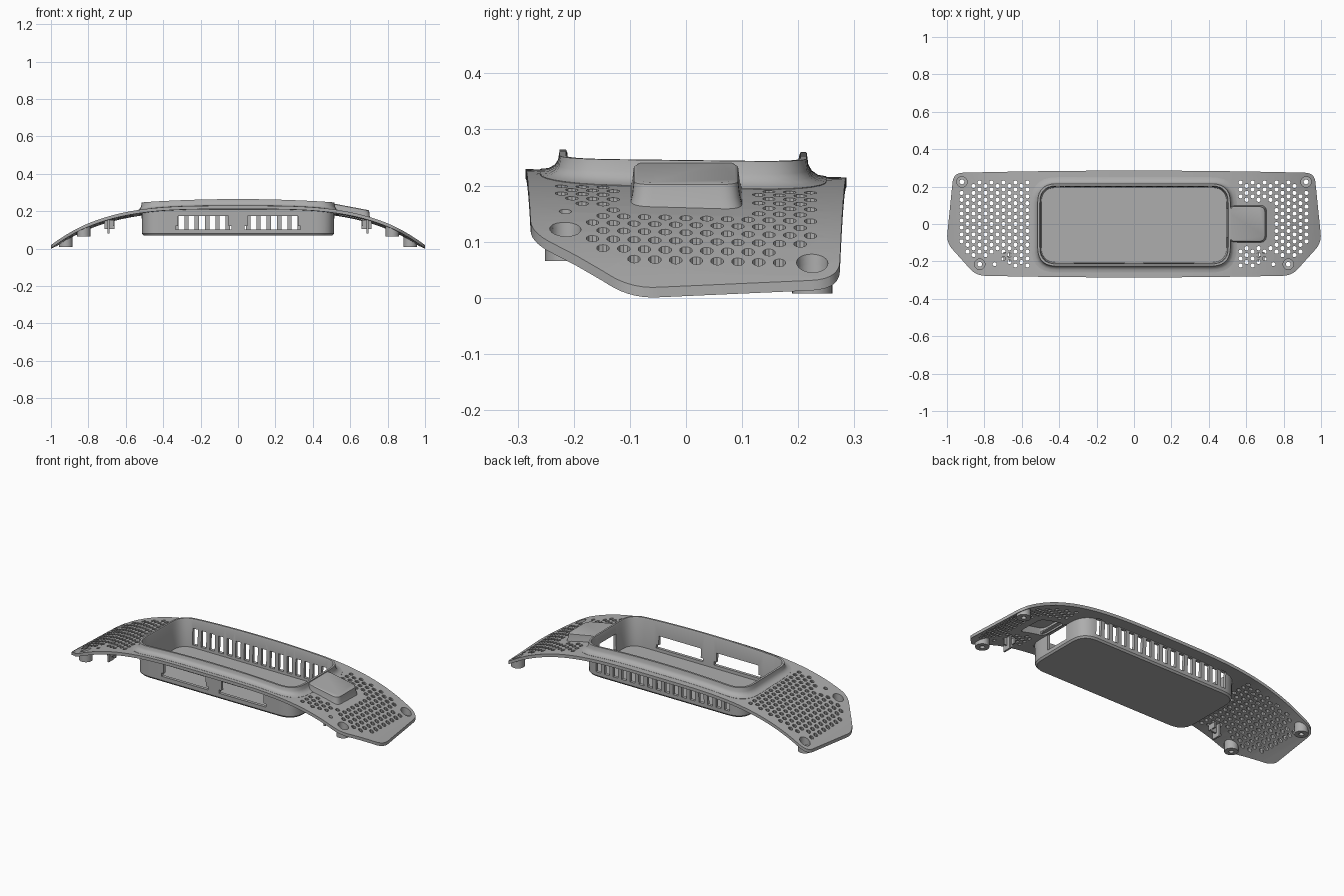
import bpy, bmesh, math
from mathutils import Vector

old = bpy.data.objects.get("Cube")
if old:
    bpy.data.objects.remove(old)

grey = bpy.data.materials.new("plain_grey")
grey.use_nodes = True
COLOUR = (0.42, 0.42, 0.42, 1)
grey.diffuse_color = COLOUR
grey.node_tree.nodes["Principled BSDF"].inputs["Base Color"].default_value = COLOUR

THICK = 0.018


def plate_z(x, y):
    """Top surface of the arched plate."""
    return 0.222 - 0.026 * y - 0.206 * abs(x) ** 3.5


def crest_z(x, y):
    """Top of the tray rim."""
    return 0.262 - 0.065 * x * x - 0.012 * y


def round_poly(corners, r, cuts=0, seg=7):
    """Outline with rounded corners and evenly cut straight sides."""
    pts, n = [], len(corners)
    c = [Vector(p) for p in corners]
    for i in range(n):
        p, nxt = c[i], c[(i + 1) % n]
        a = p + (c[i - 1] - p).normalized() * r
        b = p + (nxt - p).normalized() * r
        for k in range(seg + 1):
            t = k / seg
            pts.append(a * (1 - t) ** 2 + p * 2 * t * (1 - t) + b * t * t)
        end = nxt + (p - nxt).normalized() * r
        pts += [b.lerp(end, k / (cuts + 1)) for k in range(1, cuts + 1)]
    return pts


def rect(x0, x1, y0, y1):
    return [(x0, y0), (x1, y0), (x1, y1), (x0, y1)]


def circle(x, y, r, n=24):
    return [(x + r * math.cos(math.tau * k / n), y + r * math.sin(math.tau * k / n))
            for k in range(n)]


def ring(outline, z):
    """Lift a flat outline to a height or a height function."""
    return [(p[0], p[1], z(p[0], p[1]) if callable(z) else z) for p in outline]


def loft(bm, rings):
    """Closed solid through matching rings."""
    vs = [[bm.verts.new(p) for p in r] for r in rings]
    n = len(vs[0])
    faces = [bm.faces.new(vs[0]), bm.faces.new(vs[-1])]
    for a, b in zip(vs, vs[1:]):
        faces += [bm.faces.new((a[i], a[(i + 1) % n], b[(i + 1) % n], b[i]))
                  for i in range(n)]
    bmesh.ops.recalc_face_normals(bm, faces=faces)


def box(bm, x0, x1, y0, y1, z0, z1):
    loft(bm, [ring(rect(x0, x1, y0, y1), z) for z in (z0, z1)])


def make(name, bm):
    mesh = bpy.data.meshes.new(name)
    bm.to_mesh(mesh)
    bm.free()
    mesh.materials.append(grey)
    ob = bpy.data.objects.new(name, mesh)
    bpy.context.collection.objects.link(ob)
    return ob


def activate(ob):
    bpy.ops.object.select_all(action='DESELECT')
    ob.select_set(True)
    bpy.context.view_layer.objects.active = ob


def cut(target, bm):
    """Subtract the cutter solids from the target."""
    cutter = make("cutter", bm)
    cutter.hide_render = True
    mod = target.modifiers.new("cut", 'BOOLEAN')
    mod.operation, mod.solver, mod.object = 'DIFFERENCE', 'EXACT', cutter
    activate(target)
    bpy.ops.object.modifier_apply(modifier=mod.name)
    bpy.data.objects.remove(cutter)


def tray_outline(o):
    return round_poly(rect(-0.515 - o, 0.515 + o, -0.225 - o, 0.215 + o), 0.1 + o, 12)


# Arched plate with cut front corners
half = [(0.845, -0.272), (1.003, -0.1), (0.965, 0.272)]
outline = round_poly(half + [(-x, y) for x, y in reversed(half)], 0.05)
bm = bmesh.new()
loft(bm, [ring(outline, 0), ring(outline, -THICK)])
for k in range(-23, 24):
    bmesh.ops.bisect_plane(bm, geom=bm.verts[:] + bm.edges[:] + bm.faces[:],
                           plane_co=(k / 24, 0, 0), plane_no=(1, 0, 0))
for v in bm.verts:
    v.co.y *= 1 + 0.05 * (1 - v.co.x ** 2)
    v.co.z += plate_z(v.co.x, v.co.y)
plate = make("arched_plate", bm)

# Tray opening, screw recesses and staggered vent holes
FEET = [(0.92, 0.225, 0.008), (0.825, -0.215, 0.066)]


def screw_hole(bm, x, y, z):
    loft(bm, [ring(circle(x, y, r), h) for r, h in
              ((0.028, 0.35), (0.028, z + 0.02), (0.013, z + 0.02), (0.013, -0.1))])


def hole_fits(x, y, side):
    if abs(y) > 0.232 or x > 0.955 - 0.09 * (y + 0.1):
        return False
    if 0.743 * (x - 1) - 0.669 * (y + 0.1) > -0.04:
        return False
    if side > 0 and x < 0.735 and abs(y) < 0.122:
        return False
    keep_out = [f[:2] for f in FEET] + [(0.745, -0.215)]
    return all(math.dist((x, y), f) > 0.052 for f in keep_out)


bm = bmesh.new()
loft(bm, [ring(tray_outline(0.008), z) for z in (0, 0.4)])
for s in (-1, 1):
    for x, y, z in FEET:
        screw_hole(bm, s * x, y, z)
    loft(bm, [ring(circle(s * 0.745, -0.215, 0.011, 12), z) for z in (0, 0.4)])
    for i in range(13):
        for j in range(-7, 8):
            x, y = 0.57 + 0.032 * i, (j + 0.5 * (i % 2)) * 0.037
            if hole_fits(x, y, s):
                loft(bm, [ring(circle(s * x, y, 0.0115, 10), z) for z in (-0.1, 0.4)])
cut(plate, bm)

# Open tray with flared rim
def flare(t, drop=0.0):
    return lambda x, y: plate_z(x, y) * (1 - t) + crest_z(x, y) * t - drop


profile = [(-0.02, 0.085), (-0.014, flare(0.8)), (-0.011, flare(1)), (0, flare(1)),
           (0.003, flare(0.5)), (0.009, flare(0.25)), (0.02, flare(0.08)),
           (0.035, flare(0, -0.001)), (0.035, flare(0, 0.012)), (0, flare(0, 0.017)),
           (-0.002, 0.08), (-0.01, 0.07)]
bm = bmesh.new()
loft(bm, [ring(tray_outline(o), z) for o, z in profile])
tray = make("tray", bm)

# Tray openings: rear slots, front windows with ledges, end window
bm = bmesh.new()
for k in range(16):
    x = (k - 7.5) * 0.055
    box(bm, x - 0.016, x + 0.016, 0.16, 0.3, 0.1, 0.194)
for s in (-1, 1):
    c = s * 0.185
    t_shape = [(-0.15, 0.103), (0.15, 0.103), (0.15, 0.122), (0.135, 0.122),
               (0.135, 0.175), (-0.135, 0.175), (-0.135, 0.122), (-0.15, 0.122)]
    loft(bm, [[(c + x, y, z) for x, z in t_shape] for y in (-0.3, -0.16)])
box(bm, 0.46, 0.56, -0.07, 0.08, 0.1, 0.192)
cut(tray, bm)


# Raised cable cover beside the tray, hollow below
def pad_z(base):
    return lambda x, y: base - 0.19 * (x - 0.5)


def cover_hollow():
    bm = bmesh.new()
    shape = round_poly(rect(0.53, 0.69, -0.083, 0.083), 0.03)
    loft(bm, [ring(shape, pad_z(0.231)), ring(shape, 0.1)])
    return bm


bm = bmesh.new()
loft(bm, [ring(round_poly(rect(0.505, 0.702 + o, -0.094 - o, 0.094 + o), 0.035), pad_z(z))
          for o, z in ((-0.006, 0.243), (-0.001, 0.24), (0.002, 0.215), (0.008, 0.193))])
cover = make("cable_cover", bm)
cut(cover, cover_hollow())
cut(plate, cover_hollow())

parts = [plate, tray, cover]
for s, side in ((1, "left"), (-1, "right")):
    # Screw bosses under the corners
    for (x, y, z), end in zip(FEET, ("back", "front")):
        bm = bmesh.new()
        loft(bm, [ring(circle(s * x, y, 0.036), lambda a, b: plate_z(a, b) - 0.006),
                  ring(circle(s * x, y, 0.036), z)])
        boss = make(f"{side}_{end}_screw_boss", bm)
        hole = bmesh.new()
        screw_hole(hole, s * x, y, z)
        cut(boss, hole)
        parts.append(boss)
    # Small clips hanging below the plate
    bm = bmesh.new()
    for x0, x1, y0, y1, z0 in ((0.688, 0.698, -0.2, -0.15, 0.08),
                               (0.66, 0.715, -0.18, -0.17, 0.105),
                               (0.66, 0.668, -0.2, -0.15, 0.12)):
        xa, xb = sorted((s * x0, s * x1))
        box(bm, xa, xb, y0, y1, z0, 0.153)
    parts.append(make(f"{side}_clip", bm))

for ob in parts:
    activate(ob)
    bpy.ops.object.shade_smooth_by_angle(angle=math.radians(30))
